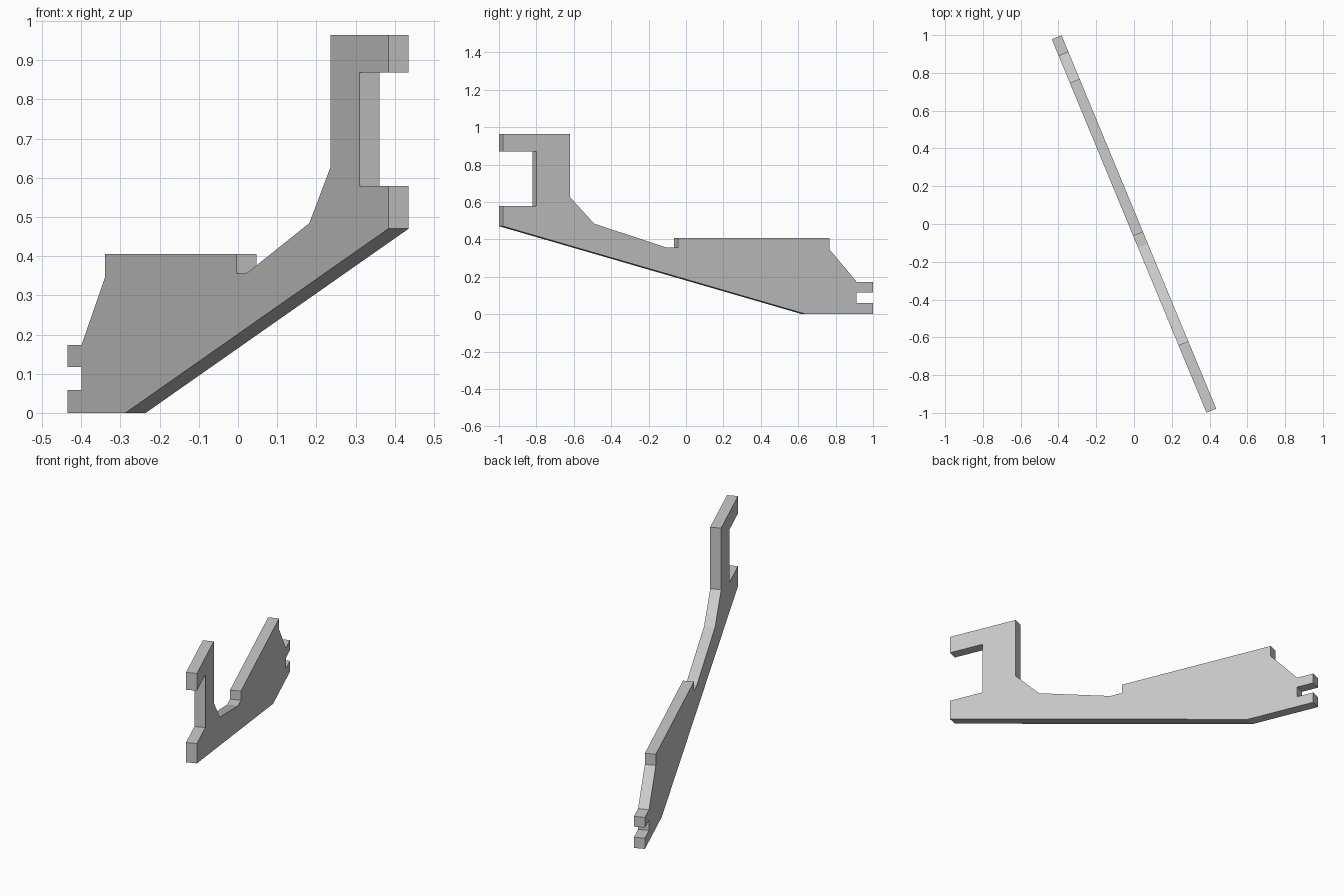
import bpy, bmesh, math
from mathutils import Matrix, Vector

cube = bpy.data.objects.get("Cube")
if cube:
    bpy.data.objects.remove(cube, do_unlink=True)

HALF_LENGTH = 1.07
THICKNESS = 0.056
TURN = math.radians(-67.5)

# Plain grey material
grey = bpy.data.materials.new("plain grey")
grey.use_nodes = True
colour = (0.6, 0.6, 0.6, 1)
grey.diffuse_color = colour
grey.node_tree.nodes["Principled BSDF"].inputs["Base Color"].default_value = colour

# Side outline of the plate: (distance along length, height)
outline = [
    # sloping underside
    (-HALF_LENGTH, 0), (-0.683, 0), (HALF_LENGTH, 0.47),
    # large fork
    (HALF_LENGTH, 0.579), (0.877, 0.579), (0.877, 0.869),
    (HALF_LENGTH, 0.869), (HALF_LENGTH, 0.964), (0.683, 0.964),
    # curved neck and step
    (0.683, 0.626), (0.543, 0.484), (0.124, 0.356), (0.057, 0.356),
    # raised body
    (0.057, 0.406), (-0.82, 0.406), (-0.82, 0.345), (-0.976, 0.173),
    # small fork
    (-HALF_LENGTH, 0.173), (-HALF_LENGTH, 0.117), (-0.976, 0.117),
    (-0.976, 0.059), (-HALF_LENGTH, 0.059),
]

# Extrude the outline across the thickness, then turn the plate about z
bm = bmesh.new()
face = bm.faces.new([bm.verts.new((u, -THICKNESS / 2, z)) for u, z in outline])
side = bmesh.ops.extrude_face_region(bm, geom=[face])
moved = [v for v in side["geom"] if isinstance(v, bmesh.types.BMVert)]
bmesh.ops.translate(bm, verts=moved, vec=Vector((0, THICKNESS, 0)))
# extrusion may leave the source face out, so close any open rim
rim = [e for e in bm.edges if e.is_boundary]
if rim:
    bmesh.ops.holes_fill(bm, edges=rim, sides=0)
bmesh.ops.recalc_face_normals(bm, faces=bm.faces)
bm.transform(Matrix.Rotation(TURN, 4, "Z"))

mesh = bpy.data.meshes.new("bracket_plate")
bm.to_mesh(mesh)
bm.free()
mesh.materials.append(grey)
plate = bpy.data.objects.new("bracket_plate", mesh)
bpy.context.scene.collection.objects.link(plate)
